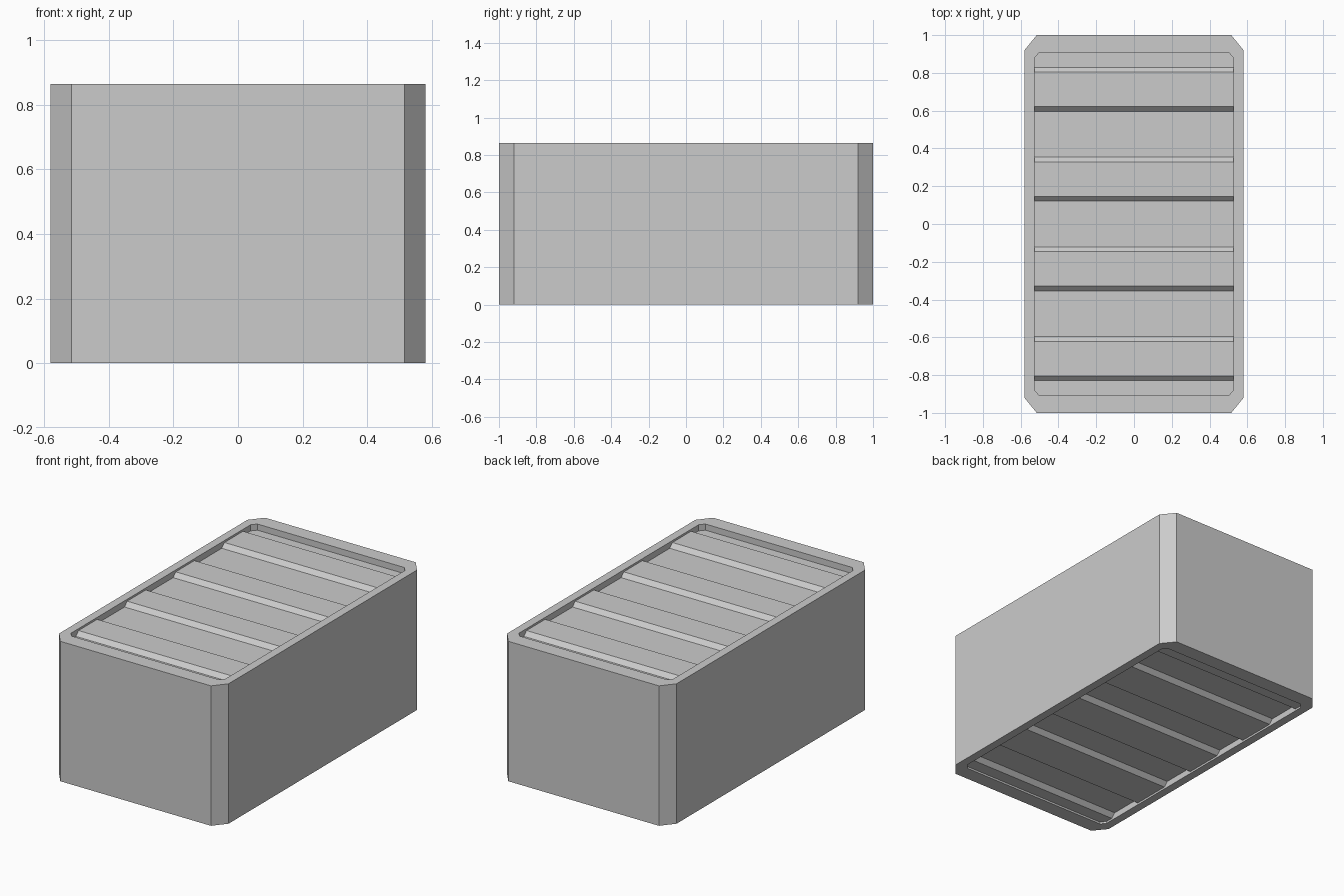
import bpy, bmesh

if "Cube" in bpy.data.objects:
    bpy.data.objects.remove(bpy.data.objects["Cube"])

H = 0.865          # total height
DEPTH = 0.04       # depth of the framed recesses


def octagon(hx, hy, cx, cy):
    """Rectangle outline with cut corners, counter-clockwise."""
    return [(hx, -hy + cy), (hx, hy - cy), (hx - cx, hy), (-hx + cx, hy),
            (-hx, hy - cy), (-hx, -hy + cy), (-hx + cx, -hy), (hx - cx, -hy)]


def finish(bm, name):
    mesh = bpy.data.meshes.new(name)
    bm.to_mesh(mesh)
    bm.free()
    obj = bpy.data.objects.new(name, mesh)
    bpy.context.collection.objects.link(obj)
    return obj


def body():
    outer = octagon(0.58, 1.0, 0.065, 0.08)
    inner = octagon(0.528, 0.907, 0.025, 0.03)
    # rings from the lower recess, around the outside, to the upper recess
    levels = [(inner, DEPTH), (inner, 0), (outer, 0),
              (outer, H), (inner, H), (inner, H - DEPTH)]
    bm = bmesh.new()
    rings = [[bm.verts.new((x, y, z)) for x, y in loop] for loop, z in levels]
    for a, b in zip(rings, rings[1:]):
        for i in range(8):
            j = (i + 1) % 8
            bm.faces.new((a[i], a[j], b[j], b[i]))
    return finish(bm, "container_walls")


def corrugated_panel(name, z_base, z_ridge, up):
    # ridge spans: (start of slope, start of flat, end of flat, end of slope)
    profile = [(-0.907, z_base)]
    for c in (-0.7125, -0.2375, 0.2375, 0.7125):
        profile += [(c - 0.117, z_base), (c - 0.091, z_ridge),
                    (c + 0.091, z_ridge), (c + 0.117, z_base)]
    profile.append((0.907, z_base))
    bm = bmesh.new()
    left = [bm.verts.new((-0.528, y, z)) for y, z in profile]
    right = [bm.verts.new((0.528, y, z)) for y, z in profile]
    for i in range(len(profile) - 1):
        quad = [left[i], right[i], right[i + 1], left[i + 1]]
        bm.faces.new(quad if up else quad[::-1])
    return finish(bm, name)


# chamfered outer walls with framed rims
body()
# corrugated roof and floor sheets with ridges pressed upward
corrugated_panel("roof_panel", H - 0.038, H - 0.012, True)
corrugated_panel("floor_panel", 0.012, 0.038, False)
